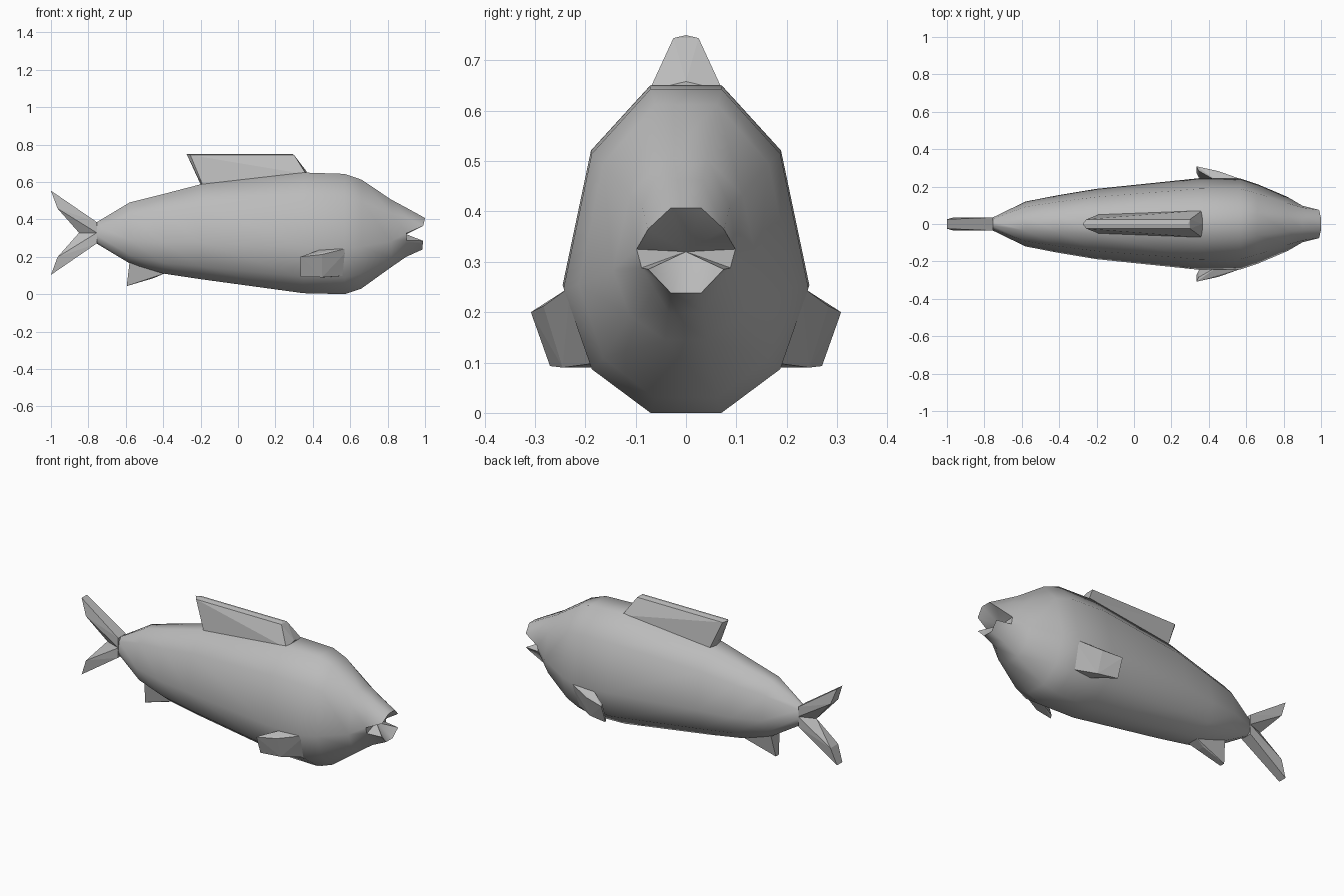
import bpy, bmesh, math

cube = bpy.data.objects.get("Cube")
if cube:
    bpy.data.objects.remove(cube, do_unlink=True)

grey = bpy.data.materials.new("fish grey")
grey.use_nodes = True
color = (0.5, 0.5, 0.5, 1)
grey.diffuse_color = color
grey.node_tree.nodes["Principled BSDF"].inputs["Base Color"].default_value = color


def finish(name, bm, smooth_angle=None):
    bmesh.ops.recalc_face_normals(bm, faces=bm.faces)
    mesh = bpy.data.meshes.new(name)
    bm.to_mesh(mesh)
    bm.free()
    mesh.materials.append(grey)
    ob = bpy.data.objects.new(name, mesh)
    bpy.context.collection.objects.link(ob)
    if smooth_angle:
        bpy.ops.object.select_all(action="DESELECT")
        ob.select_set(True)
        bpy.context.view_layer.objects.active = ob
        bpy.ops.object.shade_smooth_by_angle(angle=math.radians(smooth_angle))
    return ob


def fin(name, points, both_sides=True):
    """Faceted fin: convex solid around a few corners, mirrored over y = 0."""
    bm = bmesh.new()
    for x, y, z in points:
        bm.verts.new((x, y, z))
        if both_sides and y:
            bm.verts.new((x, -y, z))
    hull = bmesh.ops.convex_hull(bm, input=bm.verts)
    loose = [v for v in bm.verts if not v.link_faces]
    bmesh.ops.delete(bm, geom=loose, context="VERTS")
    bmesh.ops.dissolve_limit(bm, angle_limit=0.03, verts=bm.verts, edges=bm.edges)
    return finish(name, bm)


# Body: ten-sided rings along x, given as (x, half width, bottom, top)
stations = [(-0.755, 0.035, 0.27, 0.385), (-0.58, 0.12, 0.165, 0.49),
            (-0.4, 0.155, 0.11, 0.535), (-0.2, 0.188, 0.08, 0.587),
            (0.35, 0.245, 0.005, 0.65), (0.57, 0.243, 0.0, 0.643),
            (0.66, 0.213, 0.03, 0.612), (0.82, 0.145, 0.145, 0.505)]
section = [(0.29, 1), (0.77, 0.8), (1, 0.385), (0.77, 0.135), (0.29, 0)]

bm = bmesh.new()


def pair(x, y, z):
    return bm.verts.new((x, y, z)), bm.verts.new((x, -y, z))


rings = [[pair(x, w * fy, b + (t - b) * fz) for fy, fz in section]
         for x, w, b, t in stations]
# Last ring holds the mouth corners
rings.append([pair(0.9, y, z) for y, z in
              [(0.033, 0.462), (0.088, 0.41), (0.098, 0.325), (0.088, 0.288), (0.035, 0.2)]])


def strip(a, b):
    """Quads between two matching lists of vertex pairs, on both sides."""
    for i in range(len(a) - 1):
        for s in (0, 1):
            bm.faces.new((a[i][s], a[i + 1][s], b[i + 1][s], b[i][s]))


def bridge(a, b):
    bm.faces.new((a[0], a[1], b[1], b[0]))


for a, b in zip(rings, rings[1:]):
    strip(a, b)
    bridge(a[0], b[0])
    bridge(a[-1], b[-1])
tail_ring = [p[0] for p in rings[0]] + [p[1] for p in reversed(rings[0])]
bm.faces.new(tail_ring)

# Jaws: two lips around an open mouth that narrows to its throat
top, upper, side, lower, bottom = rings[-1]
lip_top, lip_upper = pair(1, 0.03, 0.407), pair(0.99, 0.075, 0.365)
lip_lower, lip_bottom = pair(0.99, 0.075, 0.285), pair(0.985, 0.03, 0.238)
throat = bm.verts.new((0.9, 0, 0.32))
strip([top, upper], [lip_top, lip_upper])
strip([lower, bottom], [lip_lower, lip_bottom])
bridge(top, lip_top)
bridge(bottom, lip_bottom)
for s in (0, 1):
    bm.faces.new((upper[s], side[s], lip_upper[s]))
    for a, b in ((side, lip_upper), (lip_upper, lip_top), (side, lower),
                 (lower, lip_lower), (lip_lower, lip_bottom)):
        bm.faces.new((a[s], b[s], throat))
for lip in (lip_top, lip_bottom):
    bm.faces.new((lip[0], lip[1], throat))
finish("body", bm, 55)

# Dorsal fin
fin("dorsal_fin", [(0.365, 0.073, 0.64), (0.365, 0, 0.658), (0.3, 0.025, 0.744),
                   (0.29, 0, 0.75), (-0.275, 0, 0.75), (-0.255, 0.025, 0.744),
                   (-0.185, 0.052, 0.575), (-0.19, 0, 0.565), (0.36, 0.073, 0.6)])

# Anal fin under the tail
fin("anal_fin", [(-0.595, 0.015, 0.043), (-0.58, 0.04, 0.17), (-0.45, 0.02, 0.086),
                 (-0.39, 0.035, 0.112), (-0.4, 0.03, 0.15)])

# Tail lobes, mirrored about the tail's middle height
for name, s in (("upper_tail_lobe", 1), ("lower_tail_lobe", -1)):
    fin(name, [(x, y, 0.328 + s * h) for x, y, h in
               [(-0.755, 0.035, 0.057), (-1, 0.025, 0.225), (-0.965, 0.035, 0.13),
                (-0.85, 0, 0), (-0.755, 0.035, 0)]])

# Pectoral fins, swept back from the flanks
for name, s in (("left_pectoral_fin", 1), ("right_pectoral_fin", -1)):
    fin(name, [(x, s * y, z) for x, y, z in
               [(0.335, 0.308, 0.2), (0.335, 0.27, 0.093), (0.345, 0.285, 0.203),
                (0.345, 0.25, 0.1), (0.45, 0.283, 0.212), (0.45, 0.245, 0.09),
                (0.6, 0.23, 0.25), (0.6, 0.17, 0.1), (0.46, 0.22, 0.245),
                (0.46, 0.18, 0.09)]], both_sides=False)
